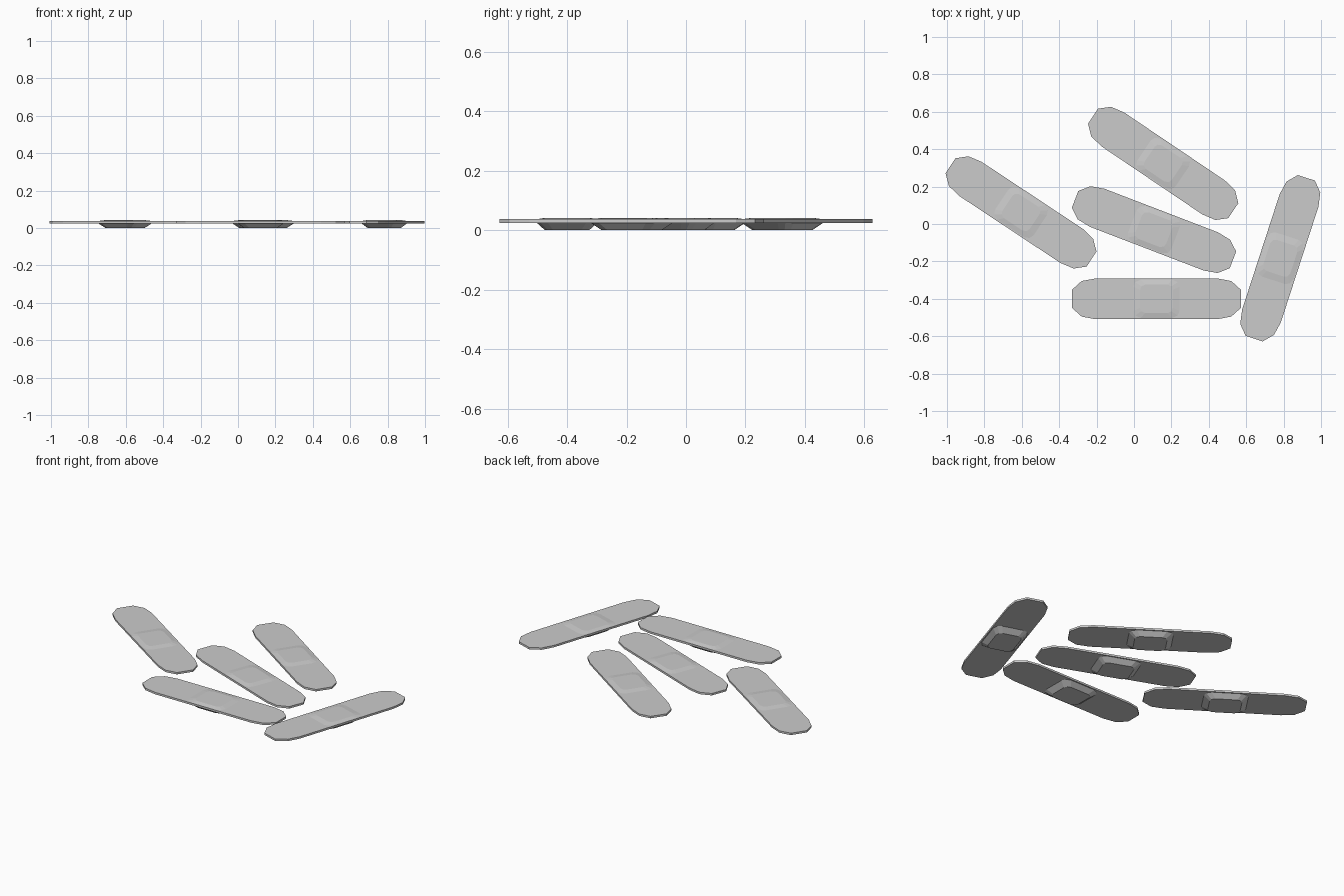
import bpy, bmesh
from math import radians

if "Cube" in bpy.data.objects:
    bpy.data.objects.remove(bpy.data.objects["Cube"])


def mirrored(quarter, scale=(1, 1)):
    """Expand points of the +x +y quadrant (from x side to y side) into a closed outline."""
    q = [(x * scale[0], y * scale[1]) for x, y in quarter]
    return (q + [(-x, y) for x, y in reversed(q)]
            + [(-x, -y) for x, y in q] + [(x, -y) for x, y in reversed(q)])


def stack(name, layers, pos, angle):
    """Closed solid lofted through (outline, z) layers."""
    bm = bmesh.new()
    rings = [[bm.verts.new((x, y, z)) for x, y in outline] for outline, z in layers]
    bm.faces.new(list(reversed(rings[0])))
    bm.faces.new(rings[-1])
    n = len(rings[0])
    for lo, hi in zip(rings, rings[1:]):
        for i in range(n):
            j = (i + 1) % n
            bm.faces.new((lo[i], lo[j], hi[j], hi[i]))
    bmesh.ops.recalc_face_normals(bm, faces=bm.faces)
    mesh = bpy.data.meshes.new(name)
    bm.to_mesh(mesh)
    bm.free()
    ob = bpy.data.objects.new(name, mesh)
    ob.location = (pos[0], pos[1], 0)
    ob.rotation_euler.z = radians(angle)
    bpy.context.collection.objects.link(ob)
    return ob


# Outlines: long rounded strip and chamfered gauze pad
strip = mirrored([(0.452, 0.048), (0.40, 0.095), (0.325, 0.109)])
pad_quarter = [(0.125, 0.065), (0.115, 0.09), (0.085, 0.103)]
pad = mirrored(pad_quarter)
pad_bottom = mirrored(pad_quarter, (0.72, 0.72))
pad_top = mirrored(pad_quarter, (0.70, 0.74))

# Scattered bandages: centre and direction
placements = [
    ((0.12, -0.40), 0),
    ((0.107, -0.03), -21),
    ((0.156, 0.324), -34),
    ((-0.604, 0.062), -33.5),
    ((0.782, -0.183), 72),
]
for i, (pos, angle) in enumerate(placements, 1):
    # Adhesive strip
    stack(f"bandage_strip_{i}", [(strip, 0.025), (strip, 0.037)], pos, angle)
    # Pad: deep underneath, faint bump on top
    stack(f"bandage_pad_{i}", [(pad_bottom, 0.0), (pad, 0.026), (pad, 0.0368),
                               (pad_top, 0.042)], pos, angle)
